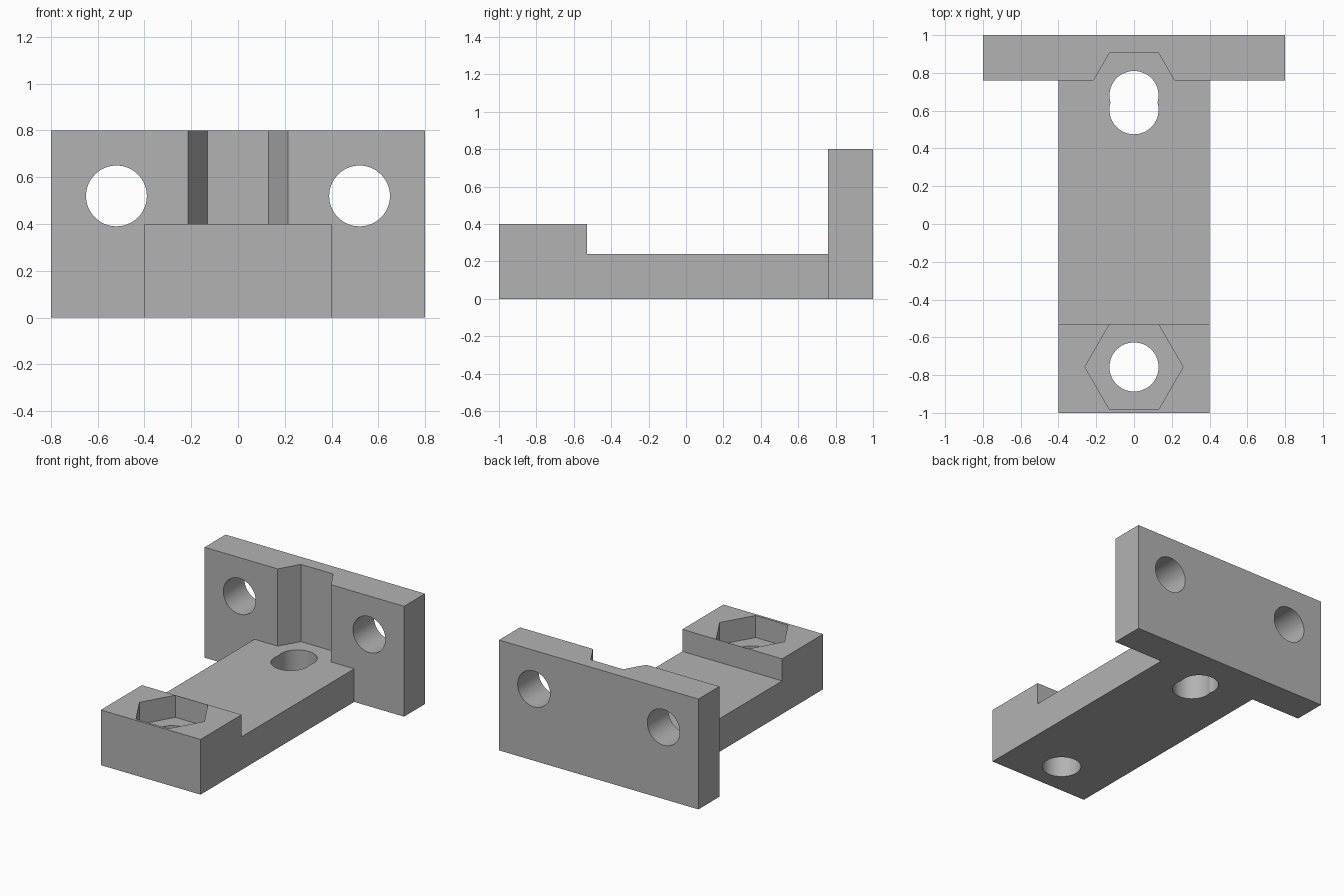
import bpy, math
from mathutils import Matrix

old = bpy.data.objects.get("Cube")
if old:
    bpy.data.objects.remove(old, do_unlink=True)

grey = bpy.data.materials.new("plain grey")
grey.use_nodes = True
colour = (0.45, 0.45, 0.45, 1)
grey.diffuse_color = colour
grey.node_tree.nodes["Principled BSDF"].inputs["Base Color"].default_value = colour

BASE_TOP = 0.24
WALL_FRONT = 0.76
HOLE_R = 0.13
NUT_R = 0.26
FRONT_BOLT_Y = -0.757
BACK_BOLT_Y = 0.68


def box(name, x, y0, y1, height):
    """Box symmetric in x, standing on the ground."""
    bpy.ops.mesh.primitive_cube_add(size=1, location=(0, (y0 + y1) / 2, height / 2))
    ob = bpy.context.object
    ob.name = name
    ob.data.transform(Matrix.Diagonal((2 * x, y1 - y0, height, 1)))
    return ob


def profile_solid(name, outline, half_width):
    """Extrude a (y, z) outline across x."""
    n = len(outline)
    verts = [(x, y, z) for x in (-half_width, half_width) for y, z in outline]
    faces = [tuple(reversed(range(n))), tuple(range(n, 2 * n))]
    faces += [(i, (i + 1) % n, (i + 1) % n + n, i + n) for i in range(n)]
    mesh = bpy.data.meshes.new(name)
    mesh.from_pydata(verts, [], faces)
    ob = bpy.data.objects.new(name, mesh)
    bpy.context.collection.objects.link(ob)
    return ob


def prism(sides, radius, depth, location, tilt=0):
    """Cutter; the first corner of a hexagon points along x."""
    bpy.ops.mesh.primitive_cylinder_add(vertices=sides, radius=radius, depth=depth,
                                        location=location, rotation=(tilt, 0, 0))
    ob = bpy.context.object
    ob.data.transform(Matrix.Rotation(math.pi / 2, 4, 'Z'))
    return ob


def combine(target, other, operation):
    """Apply a boolean and remove the helper."""
    bpy.context.view_layer.update()
    mod = target.modifiers.new("join", 'BOOLEAN')
    mod.operation, mod.object, mod.solver = operation, other, 'EXACT'
    deps = bpy.context.evaluated_depsgraph_get()
    mesh = bpy.data.meshes.new_from_object(target.evaluated_get(deps))
    target.modifiers.clear()
    target.data = mesh
    bpy.data.objects.remove(other, do_unlink=True)


# Stepped arm with the raised block at the front, joined to the back wall
bracket = profile_solid("mounting_bracket", [
    (-1, 0), (WALL_FRONT + 0.1, 0), (WALL_FRONT + 0.1, BASE_TOP),
    (-0.53, BASE_TOP), (-0.53, 0.4), (-1, 0.4)], 0.4)
combine(bracket, box("back_wall", 0.8, WALL_FRONT, 1, 0.8), 'UNION')

# Hexagonal nut pocket in the block and nut channel in the wall
for y in (FRONT_BOLT_Y, BACK_BOLT_Y):
    combine(bracket, prism(6, NUT_R, 1, (0, y, BASE_TOP + 0.5)), 'DIFFERENCE')

# Vertical bolt holes; the back two overlap into a slot
for y in (FRONT_BOLT_Y, BACK_BOLT_Y, 0.605):
    combine(bracket, prism(64, HOLE_R, 2, (0, y, 0)), 'DIFFERENCE')

# Holes through the wall
for side in (-1, 1):
    combine(bracket, prism(64, HOLE_R, 1, (side * 0.52, 0.88, 0.52), math.pi / 2), 'DIFFERENCE')

bracket.data.materials.clear()
bracket.data.materials.append(grey)
for face in bracket.data.polygons:
    face.material_index = 0

bpy.ops.object.select_all(action='DESELECT')
bracket.select_set(True)
bpy.context.view_layer.objects.active = bracket
bpy.ops.object.shade_smooth_by_angle(angle=math.radians(20))
